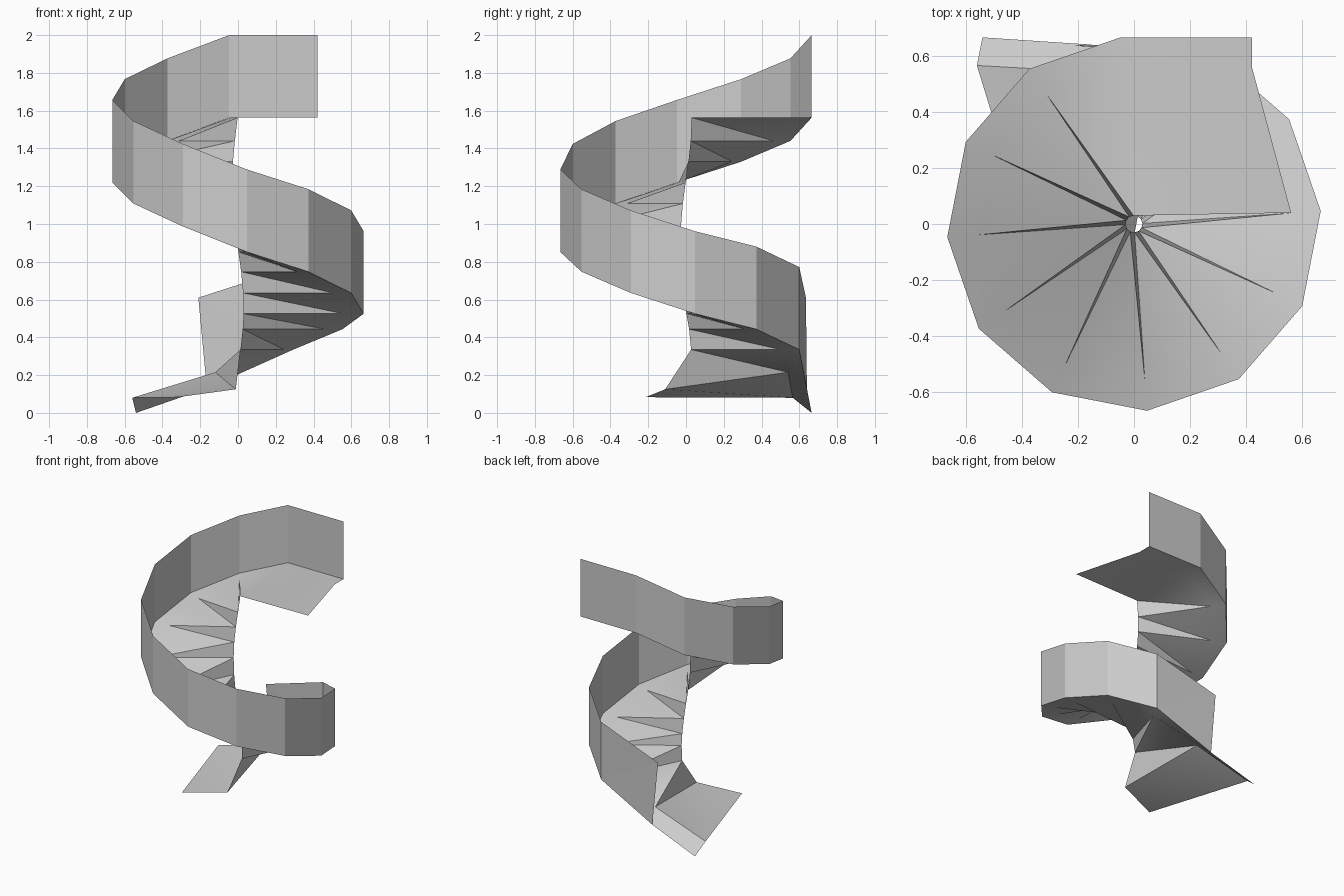
import bpy
import bmesh
from math import cos, sin, radians

cube = bpy.data.objects.get("Cube")
if cube:
    bpy.data.objects.remove(cube, do_unlink=True)

grey = bpy.data.materials.new("plain_grey")
grey.use_nodes = True
grey.diffuse_color = (0.6, 0.6, 0.6, 1)
grey.node_tree.nodes["Principled BSDF"].inputs["Base Color"].default_value = (0.6, 0.6, 0.6, 1)

INNER, SEAM, OUTER = 0.03, 0.56, 0.667
TOP, WALL = 1.563, 0.437
# Floor height at every 30 degrees, from the top down
HEIGHTS = [TOP, 1.44, 1.33, 1.22, 1.108, 0.987, 0.852, 0.747, 0.635, 0.525, 0.443, 0.335]


def ring_point(radius, step):
    a = radians(94 + 30 * step)
    return (radius * cos(a), radius * sin(a), HEIGHTS[step])


def loft(name, rows, smooth):
    """Skin neighbouring rows with triangles, split from the upper inner to the lower outer corner."""
    bm = bmesh.new()
    grid = [[bm.verts.new(p) for p in row] for row in rows]
    for a, b in zip(grid, grid[1:]):
        for i in range(len(a) - 1):
            bm.faces.new((a[i], b[i], a[i + 1]))
            bm.faces.new((b[i], b[i + 1], a[i + 1]))
    mesh = bpy.data.meshes.new(name)
    bm.to_mesh(mesh)
    bm.free()
    mesh.materials.append(grey)
    obj = bpy.data.objects.new(name, mesh)
    bpy.context.collection.objects.link(obj)
    if smooth:
        bpy.ops.object.select_all(action='DESELECT')
        obj.select_set(True)
        bpy.context.view_layer.objects.active = obj
        bpy.ops.object.shade_smooth_by_angle(angle=radians(40))


# Spiral floor: outer edge, seam near the wall, inner edge
floor_rows = [[ring_point(r, s) for r in (OUTER, SEAM, INNER)] for s in range(len(HEIGHTS))]

# Flat landing at the top
landing = [(0.42, 0.665, TOP), (0.42, 0.56, TOP), (0.56, 0.04, TOP)]

# Flared run-out at the bottom, with its outer strip folded down
runout = [
    [(-0.165, 0.64, 0.13), (-0.12, 0.54, 0.215), (-0.012, -0.11, 0.125)],
    [(-0.54, 0.665, 0.0), (-0.56, 0.565, 0.08), (-0.32, -0.215, 0.083)],
]
loft("spiral_floor", [landing] + floor_rows + runout, True)

# Outer wall standing on the floor's outer edge
foot = [landing[0]] + [row[0] for row in floor_rows]
wall_rows = [[(x, y, z + WALL), (x, y, z)] for x, y, z in foot]
wall_rows.append([(-0.21, 0.635, 0.61), runout[0][0]])
loft("outer_wall", wall_rows, False)
